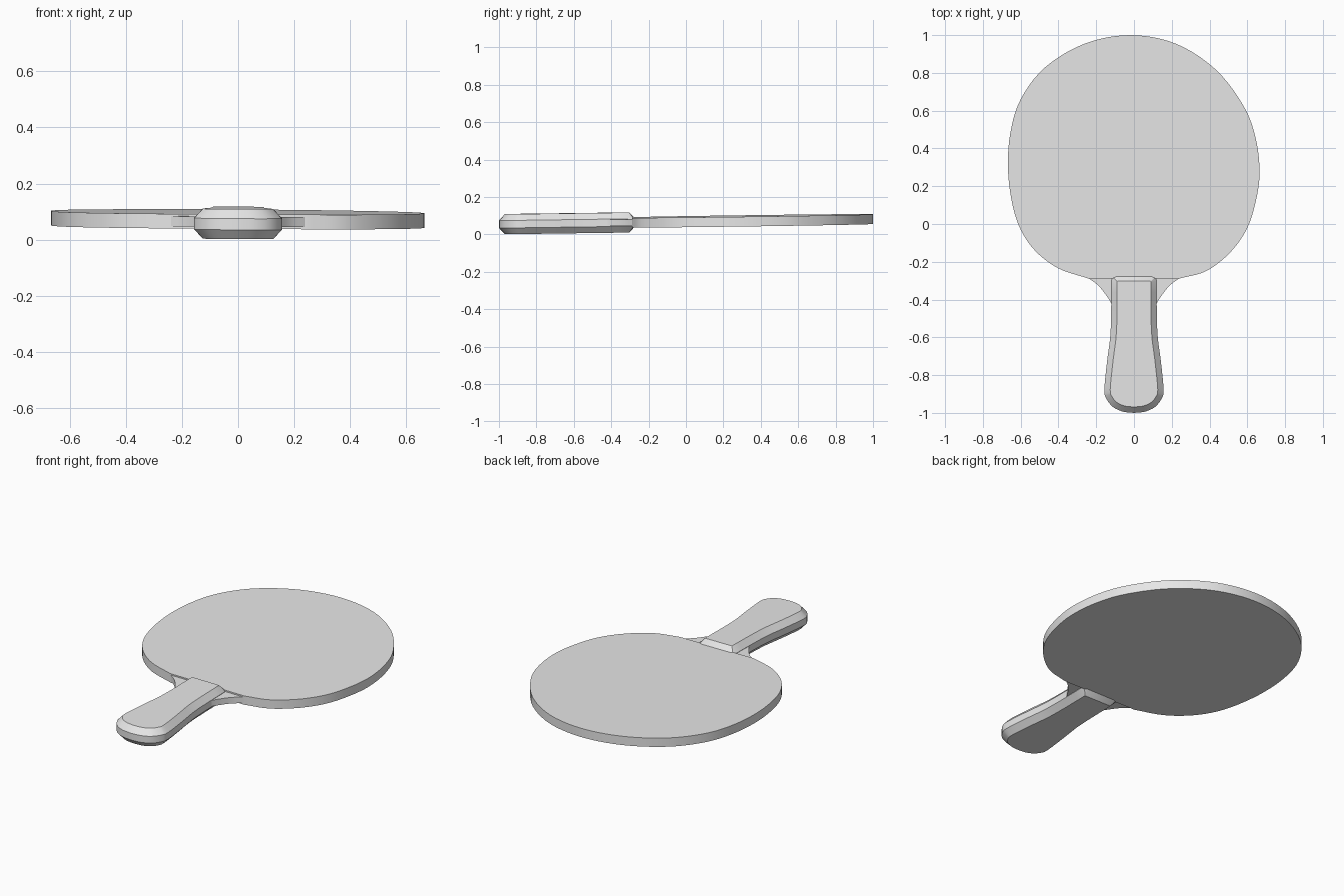
import bpy, bmesh, math
from mathutils import Vector

cube = bpy.data.objects.get("Cube")
if cube:
    bpy.data.objects.remove(cube, do_unlink=True)

# One plain grey for the whole bat
grey = bpy.data.materials.new("plain grey")
grey.use_nodes = True
grey.diffuse_color = (0.8, 0.8, 0.8, 1)
grey.node_tree.nodes["Principled BSDF"].inputs["Base Color"].default_value = (0.8, 0.8, 0.8, 1)


def spline(points, steps):
    """Smooth open curve through the points."""
    p = [Vector(q) for q in points]
    p = [2 * p[0] - p[1]] + p + [2 * p[-1] - p[-2]]
    out = []
    for a, b, c, d in zip(p, p[1:], p[2:], p[3:]):
        for i in range(steps):
            t = i / steps
            out.append(0.5 * (2 * b + (c - a) * t + (2 * a - 5 * b + 4 * c - d) * t ** 2
                              + (3 * b - a - 3 * c + d) * t ** 3))
    return out + [p[-2]]


def mirrored(half):
    """Close a right-hand outline with its mirror image."""
    left = [Vector((-p.x, p.y)) for p in reversed(half) if abs(p.x) > 0.001]
    return list(half) + left


def slab(name, outline, half_height, inset=0, rise=0):
    """Upright slab from an outline, optionally chamfered above and below."""
    bm = bmesh.new()
    base = bm.faces.new([bm.verts.new((p.x, p.y, -half_height)) for p in outline])
    grown = bmesh.ops.extrude_face_region(bm, geom=[base])["geom"]
    for v in grown:
        if isinstance(v, bmesh.types.BMVert):
            v.co.z = half_height
    bmesh.ops.recalc_face_normals(bm, faces=bm.faces)
    if inset:
        caps = [f for f in bm.faces if abs(f.normal.z) > 0.9]
        for cap in caps:
            side = math.copysign(half_height + rise, cap.normal.z)
            bmesh.ops.inset_region(bm, faces=[cap], thickness=inset, use_even_offset=True)
            for v in cap.verts:
                v.co.z = side
    # The bat lies slightly tilted, resting on the end of its grip
    for v in bm.verts:
        v.co.z += 0.068 + 0.0135 * v.co.y - 0.006 * v.co.x
    mesh = bpy.data.meshes.new(name)
    bm.to_mesh(mesh)
    bm.free()
    mesh.materials.append(grey)
    ob = bpy.data.objects.new(name, mesh)
    bpy.context.collection.objects.link(ob)
    bpy.ops.object.select_all(action="DESELECT")
    ob.select_set(True)
    bpy.context.view_layer.objects.active = ob
    bpy.ops.object.shade_smooth_by_angle(angle=math.radians(25))
    return ob


# Blade, running round from its right corner to its left corner
blade = [(0.243, -0.288), (0.38, -0.25), (0.50, -0.16), (0.59, -0.04), (0.64, 0.1),
         (0.665, 0.27), (0.643, 0.46), (0.577, 0.63), (0.43, 0.82), (0.22, 0.955),
         (-0.02, 1.0), (-0.26, 0.955), (-0.47, 0.83), (-0.60, 0.66), (-0.655, 0.48),
         (-0.667, 0.29), (-0.645, 0.11), (-0.60, -0.03), (-0.52, -0.145),
         (-0.40, -0.235), (-0.243, -0.288)]
slab("blade", spline(blade, 5), 0.026)

# Thin throat flaring from the grip into the blade
throat = [(0.11, -0.44), (0.135, -0.395), (0.185, -0.33), (0.24, -0.287), (0.27, -0.265)]
slab("throat", mirrored(spline(throat, 4)), 0.018)

# Chamfered grip, flared towards its rounded end
grip = [(0, -1.0), (0.06, -0.993), (0.112, -0.968), (0.146, -0.925), (0.157, -0.875),
        (0.141, -0.715), (0.126, -0.6), (0.121, -0.48), (0.12, -0.3)]
slab("grip", mirrored(spline(grip, 3) + [Vector((0.112, -0.28)), Vector((0.092, -0.272))]),
     0.02, inset=0.031, rise=0.0335)
